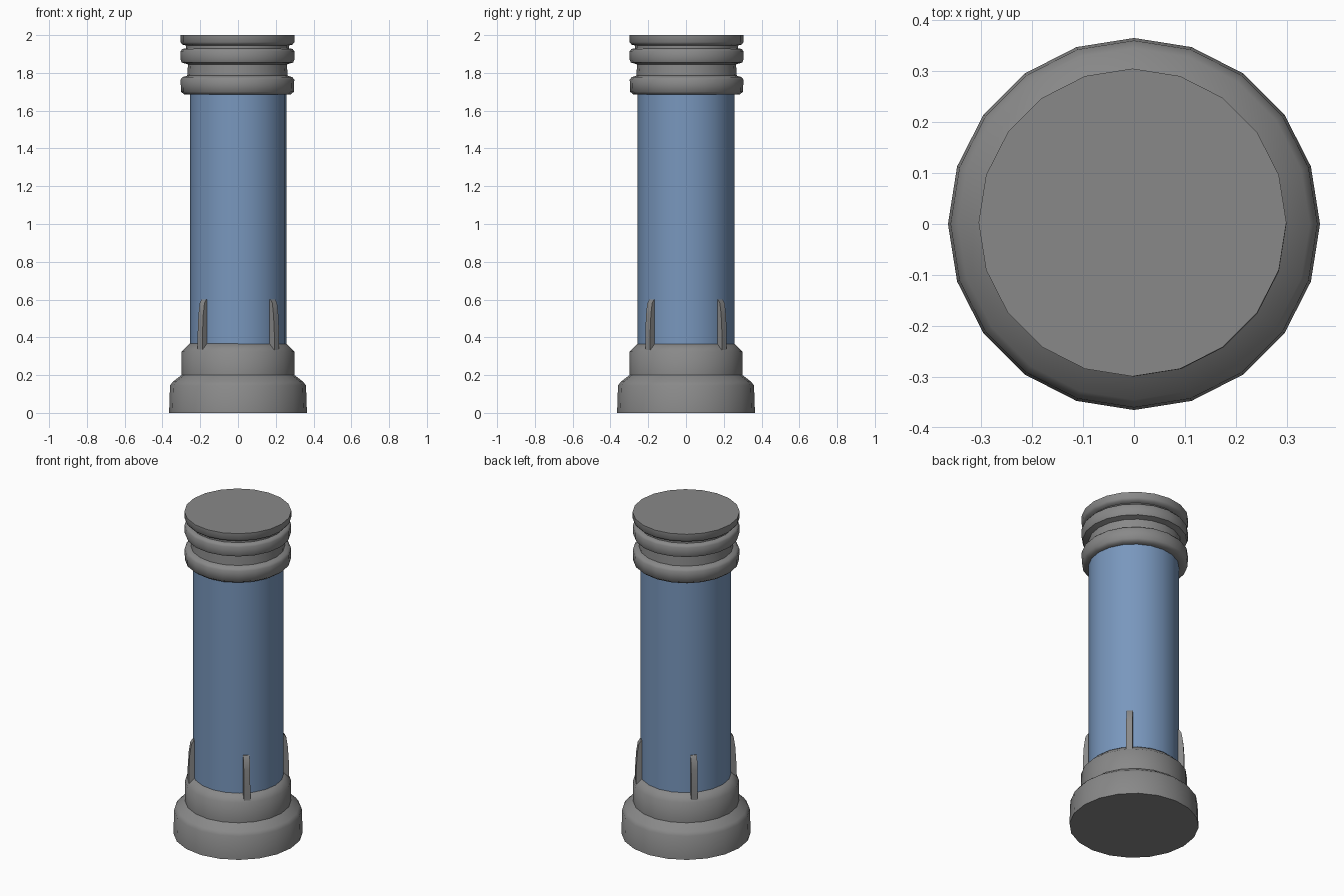
import bpy, bmesh, math

if "Cube" in bpy.data.objects:
    bpy.data.objects.remove(bpy.data.objects["Cube"])

SIDES = 20


def material(name, rgb):
    m = bpy.data.materials.new(name)
    m.diffuse_color = (*rgb, 1)
    m.use_nodes = True
    m.node_tree.nodes["Principled BSDF"].inputs["Base Color"].default_value = m.diffuse_color
    return m


GREY = material("grey_metal", (0.25, 0.25, 0.25))
BLUE = material("blue_tube", (0.19, 0.31, 0.51))


def finish(name, bm, mat, center, angle):
    bmesh.ops.recalc_face_normals(bm, faces=bm.faces)
    me = bpy.data.meshes.new(name)
    bm.to_mesh(me)
    bm.free()
    me.materials.append(mat)
    ob = bpy.data.objects.new(name, me)
    ob.location = (center[0], center[1], 0)
    bpy.context.collection.objects.link(ob)
    bpy.ops.object.select_all(action='DESELECT')
    ob.select_set(True)
    bpy.context.view_layer.objects.active = ob
    bpy.ops.object.shade_smooth_by_angle(angle=math.radians(angle))
    return ob


def lathe(name, profile, mat, center=(0, 0), caps=True):
    """Spin a list of (radius, z) points around the z axis."""
    bm = bmesh.new()
    rings = []
    for r, z in profile:
        rings.append([bm.verts.new((r * math.cos(2 * math.pi * i / SIDES),
                                    r * math.sin(2 * math.pi * i / SIDES), z))
                      for i in range(SIDES)])
    for a, b in zip(rings, rings[1:]):
        for i in range(SIDES):
            j = (i + 1) % SIDES
            bm.faces.new((a[i], a[j], b[j], b[i]))
    if caps:
        bm.faces.new(rings[0])
        bm.faces.new(rings[-1])
    return finish(name, bm, mat, center, 50)


def fin(name, angle):
    """Thin radial plate with a rounded upper outer corner."""
    outline = [(0.22, 0.30), (0.287, 0.30), (0.287, 0.42), (0.281, 0.52),
               (0.272, 0.58), (0.258, 0.60), (0.22, 0.60)]
    c, s, t = math.cos(angle), math.sin(angle), 0.018
    bm = bmesh.new()
    a, b = [[bm.verts.new((r * c - d * s, r * s + d * c, z)) for r, z in outline]
            for d in (-t, t)]
    bm.faces.new(a)
    bm.faces.new(b)
    n = len(outline)
    for i in range(n):
        j = (i + 1) % n
        bm.faces.new((a[i], a[j], b[j], b[i]))
    finish(name, bm, GREY, (0.002, 0), 35)


# stepped foot
lathe("base", [(0.365, 0), (0.36, 0.145), (0.345, 0.165), (0.299, 0.20),
               (0.299, 0.325), (0.254, 0.368)], GREY)

# main shaft
lathe("shaft", [(0.256, 0.36), (0.256, 1.70)], BLUE, (0.002, 0))

# ringed head
lathe("head", [(0.25, 1.685), (0.28, 1.685), (0.299, 1.70), (0.301, 1.765),
               (0.29, 1.778), (0.266, 1.785), (0.262, 1.845), (0.295, 1.855),
               (0.301, 1.87), (0.301, 1.915), (0.292, 1.927), (0.272, 1.93),
               (0.272, 1.945), (0.292, 1.95), (0.302, 1.963), (0.302, 2.0)],
      GREY, (-0.003, 0.003))

# four diagonal fins
for k in range(4):
    fin(f"fin_{k + 1}", math.radians(45 + 90 * k))
